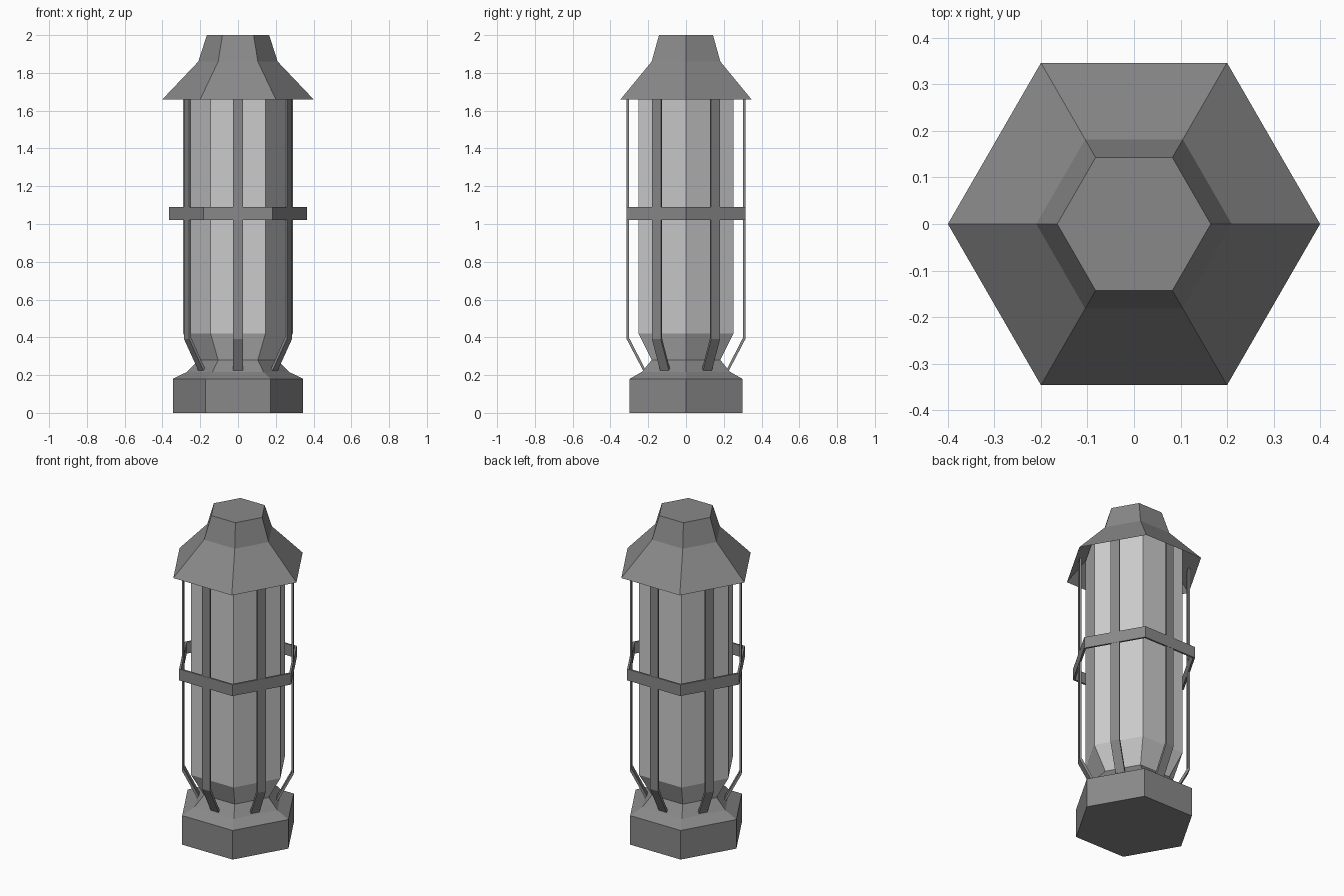
import bpy, bmesh
from math import cos, sin, pi

if "Cube" in bpy.data.objects:
    bpy.data.objects.remove(bpy.data.objects["Cube"])


def material(name, v):
    m = bpy.data.materials.new(name)
    m.diffuse_color = (v, v, v, 1)
    m.use_nodes = True
    m.node_tree.nodes["Principled BSDF"].inputs["Base Color"].default_value = m.diffuse_color
    return m


metal = material("dark_grey_metal", 0.25)
pane = material("pale_grey_pane", 0.6)


def finish(name, bm, mat):
    bmesh.ops.recalc_face_normals(bm, faces=bm.faces)
    me = bpy.data.meshes.new(name)
    bm.to_mesh(me)
    bm.free()
    me.materials.append(mat)
    ob = bpy.data.objects.new(name, me)
    bpy.context.collection.objects.link(ob)
    return ob


def hex_lathe(name, profile, mat, bottom=False, top=False, loop=False):
    """Six-sided shell through (radius, z) rings."""
    bm = bmesh.new()
    rings = [[bm.verts.new((r * cos(i * pi / 3), r * sin(i * pi / 3), z))
              for i in range(6)] for r, z in profile]
    pairs = list(zip(rings, rings[1:]))
    if loop:
        pairs.append((rings[-1], rings[0]))
    for a, b in pairs:
        for i in range(6):
            j = (i + 1) % 6
            bm.faces.new((a[i], a[j], b[j], b[i]))
    if bottom:
        bm.faces.new(rings[0][::-1])
    if top:
        bm.faces.new(rings[-1])
    ob = finish(name, bm, mat)
    # an open shell may be judged inside out, so point its sides outward
    f = ob.data.polygons[0]
    if not loop and f.normal.dot((f.center.x, f.center.y, 0)) < 0:
        ob.data.flip_normals()
    return ob


# Footed base with a flared collar
hex_lathe("base", [(0.345, 0), (0.345, 0.18), (0.27, 0.217), (0.21, 0.28)],
          metal, bottom=True, top=True)

# Lantern glass, running up inside the roof
hex_lathe("glass", [(0.21, 0.28), (0.29, 0.42), (0.29, 1.77)], pane)

# Roof, open underneath, with a flat closed cap
hex_lathe("roof", [(0.40, 1.66), (0.21, 1.86), (0.165, 2.0)], metal, top=True)

# Band around the cage
hex_lathe("cage_band", [(0.364, 1.02), (0.364, 1.09), (0.351, 1.09), (0.351, 1.02)],
          metal, loop=True)

# Six flat cage bars, one per face, bent inward at the foot
bar = [(0.314, 1.69), (0.314, 0.39), (0.225, 0.22), (0.210, 0.22), (0.303, 0.40), (0.303, 1.69)]
W = 0.027
for k in range(6):
    a = pi / 6 + k * pi / 3
    bm = bmesh.new()
    sides = [[bm.verts.new((d * cos(a) - s * sin(a), d * sin(a) + s * cos(a), z))
              for d, z in bar] for s in (-W, W)]
    n = len(bar)
    for i in range(n):
        j = (i + 1) % n
        bm.faces.new((sides[0][i], sides[0][j], sides[1][j], sides[1][i]))
    for s in sides:
        for q in ((0, 1, 4, 5), (1, 2, 3, 4)):
            bm.faces.new([s[i] for i in q])
    finish(f"cage_bar_{k + 1}", bm, metal)
